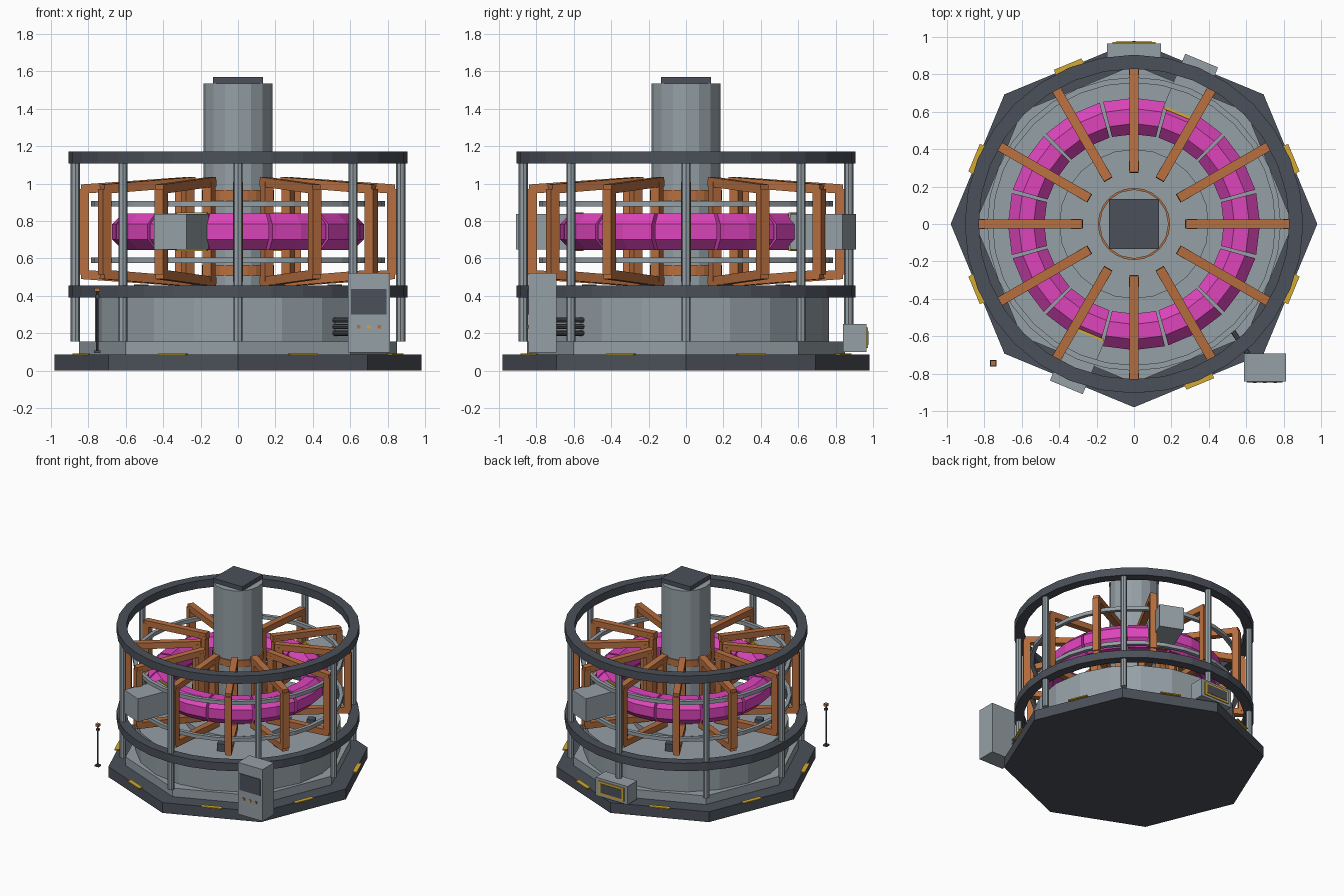
import bpy, bmesh, math
from math import cos, sin, pi, radians
from mathutils import Matrix, Vector

if "Cube" in bpy.data.objects:
    bpy.data.objects.remove(bpy.data.objects["Cube"])


def material(name, rgb):
    m = bpy.data.materials.new(name)
    m.use_nodes = True
    m.diffuse_color = (*rgb, 1)
    m.node_tree.nodes["Principled BSDF"].inputs["Base Color"].default_value = (*rgb, 1)
    return m


DARK = material("dark steel", (0.07, 0.08, 0.1))
GREY = material("light steel", (0.3, 0.35, 0.38))
COPPER = material("copper", (0.48, 0.16, 0.05))
PINK = material("magenta plasma", (0.72, 0.06, 0.5))
YELLOW = material("warning yellow", (0.65, 0.4, 0.03))


def finish(name, bm, mat):
    bmesh.ops.recalc_face_normals(bm, faces=bm.faces)
    mesh = bpy.data.meshes.new(name)
    bm.to_mesh(mesh)
    bm.free()
    mesh.materials.append(mat)
    ob = bpy.data.objects.new(name, mesh)
    bpy.context.collection.objects.link(ob)
    return ob


def add_box(bm, size, matrix):
    bmesh.ops.create_cube(bm, size=1, matrix=matrix @ Matrix.Diagonal((*size, 1)))


def box(name, size, loc, mat, angle=0):
    """Box placed in a frame turned about the central axis."""
    bm = bmesh.new()
    add_box(bm, size, Matrix.Rotation(angle, 4, 'Z') @ Matrix.Translation(loc))
    return finish(name, bm, mat)


def ring_of_boxes(name, count, size, loc, mat, offset=0):
    bm = bmesh.new()
    for i in range(count):
        turn = Matrix.Rotation(offset + 2 * pi * i / count, 4, 'Z')
        add_box(bm, size, turn @ Matrix.Translation(loc))
    return finish(name, bm, mat)


def drum(name, radius, z0, z1, sides, mat, x=0, y=0):
    bm = bmesh.new()
    bmesh.ops.create_cone(bm, cap_ends=True, segments=sides, radius1=radius, radius2=radius,
                          depth=z1 - z0, matrix=Matrix.Translation((x, y, (z0 + z1) / 2)))
    return finish(name, bm, mat)


def sweep(bm, profile, start, end, steps, closed):
    """Sweep an (r, z) profile around the central axis."""
    n = steps if closed else steps + 1
    rows = []
    for i in range(n):
        a = start + (end - start) * i / steps
        rows.append([bm.verts.new((r * cos(a), r * sin(a), z)) for r, z in profile])
    for i in range(steps):
        a, b = rows[i], rows[(i + 1) % n]
        for j in range(len(profile)):
            k = (j + 1) % len(profile)
            bm.faces.new((a[j], a[k], b[k], b[j]))
    if not closed:
        bm.faces.new(rows[0])
        bm.faces.new(rows[-1])


def hoop(name, r0, r1, z0, z1, sides, mat):
    bm = bmesh.new()
    sweep(bm, [(r0, z0), (r1, z0), (r1, z1), (r0, z1)], 0, 2 * pi, sides, True)
    return finish(name, bm, mat)


def add_bar(bm, a, b, width):
    """Square bar between two points."""
    a, b = Vector(a), Vector(b)
    d = b - a
    m = Matrix.Translation((a + b) / 2) @ d.to_track_quat('Z', 'Y').to_matrix().to_4x4()
    add_box(bm, (width, width, d.length), m)


# Base, step, lower drum and central column
drum("base_slab", 0.98, 0, 0.085, 8, DARK)
drum("base_step", 0.85, 0.085, 0.155, 8, GREY)
drum("lower_drum", 0.765, 0.155, 0.4, 20, GREY)
drum("inner_plinth", 0.4, 0.4, 0.44, 24, GREY)
drum("central_column", 0.185, 0.44, 1.535, 16, GREY)
box("column_cap", (0.265, 0.265, 0.035), (0, 0, 1.552), DARK)
hoop("lower_column_band", 0.17, 0.193, 0.505, 0.565, 24, COPPER)
hoop("upper_column_band", 0.17, 0.193, 0.91, 0.965, 24, COPPER)

# Outer cage: two heavy rings, pillars and thin hoops
hoop("lower_cage_ring", 0.83, 0.905, 0.39, 0.455, 32, DARK)
hoop("upper_cage_ring", 0.83, 0.905, 1.107, 1.172, 32, DARK)
bm = bmesh.new()
for i in range(8):
    a = i * pi / 4
    bmesh.ops.create_cone(bm, cap_ends=True, segments=8, radius1=0.025, radius2=0.025, depth=0.975,
                          matrix=Matrix.Translation((0.87 * cos(a), 0.87 * sin(a), 0.643)))
finish("cage_pillars", bm, GREY)
for label, z in (("lower", 0.59), ("upper", 0.892)):
    hoop(label + "_thin_hoop", 0.755, 0.785, z - 0.015, z + 0.015, 32, GREY)

# Segmented ring vessel
MID = 0.742
section = [(0.577 + 0.105 * cos(radians(22.5 + 45 * i)), MID + 0.105 * sin(radians(22.5 + 45 * i)))
           for i in range(8)]
bm = bmesh.new()
for i in range(12):
    c = radians(30 * i)
    sweep(bm, section, c - radians(14.2), c + radians(14.2), 2, False)
finish("ring_vessel", bm, PINK)
ring_of_boxes("vessel_feet", 8, (0.06, 0.06, 0.06), (0.56, 0, 0.43), DARK, pi / 8)

# Twelve copper coil frames
for i in range(12):
    bm = bmesh.new()
    for s in (-1, 1):
        add_bar(bm, (0.275, 0, MID + s * 0.268), (0.838, 0, MID + s * 0.228), 0.05)
    add_bar(bm, (0.822, 0, MID - 0.228), (0.822, 0, MID + 0.228), 0.052)
    add_bar(bm, (0.31, 0, MID - 0.265), (0.31, 0, MID + 0.265), 0.052)
    bm.transform(Matrix.Rotation(i * pi / 6, 4, 'Z'))
    finish("coil_frame_%d" % (i + 1), bm, COPPER)

# Two radial access ports with yellow inner flanges
for label, deg in (("back", 67.5), ("front", 247.5)):
    box(label + "_port", (0.305, 0.19, 0.19), (0.793, 0, MID), GREY, radians(deg))
    box(label + "_port_flange", (0.015, 0.175, 0.205), (0.637, 0, MID), YELLOW, radians(deg))

# Warning strips along the base edges
ring_of_boxes("warning_strips", 8, (0.035, 0.16, 0.009), (0.908, 0, 0.087), YELLOW, pi / 8)

# Control cabinet with screen, buttons and pipes
box("control_cabinet", (0.225, 0.15, 0.425), (0.7, -0.767, 0.308), GREY)
box("cabinet_screen", (0.19, 0.008, 0.135), (0.7, -0.843, 0.368), DARK)
for i, mat in enumerate((COPPER, YELLOW, COPPER)):
    box("cabinet_button_%d" % (i + 1), (0.018, 0.012, 0.018), (0.645 + 0.055 * i, -0.844, 0.235), mat)
bm = bmesh.new()
for z in (0.2, 0.235, 0.27):
    d = Vector((0.1, -0.15, 0))
    m = Matrix.Translation((0.56, -0.62, z)) @ d.to_track_quat('Z', 'Y').to_matrix().to_4x4()
    bmesh.ops.create_cone(bm, cap_ends=True, segments=8, radius1=0.014, radius2=0.014,
                          depth=d.length, matrix=m)
finish("cabinet_pipes", bm, DARK)

# Rear console with framed screen
box("rear_console", (0.29, 0.125, 0.15), (0, 0.903, 0.175), GREY)
box("console_frame", (0.23, 0.008, 0.11), (0, 0.969, 0.175), YELLOW)
box("console_screen", (0.19, 0.006, 0.075), (0, 0.973, 0.175), DARK)

# Free-standing signal post
box("post_foot", (0.035, 0.035, 0.012), (-0.752, -0.745, 0.1), DARK)
drum("post_pole", 0.006, 0.1, 0.44, 8, DARK, -0.752, -0.745)
box("post_lower_lamp", (0.022, 0.022, 0.016), (-0.752, -0.745, 0.395), DARK)
box("post_upper_lamp", (0.028, 0.028, 0.02), (-0.752, -0.745, 0.432), COPPER)
